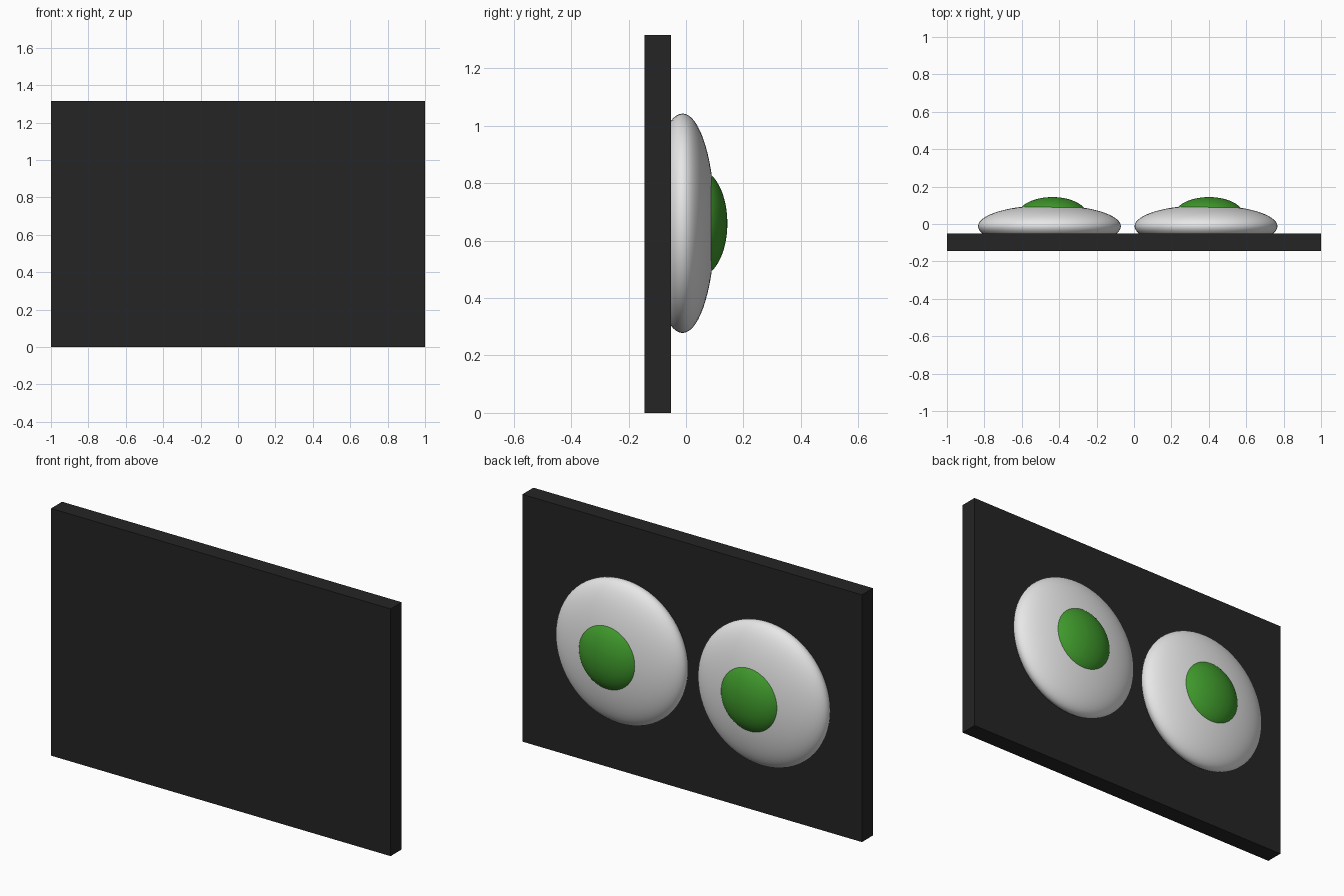
import bpy
from math import pi

if "Cube" in bpy.data.objects:
    bpy.data.objects.remove(bpy.data.objects["Cube"], do_unlink=True)


def material(name, color):
    m = bpy.data.materials.new(name)
    m.use_nodes = True
    m.diffuse_color = (*color, 1)
    m.node_tree.nodes["Principled BSDF"].inputs["Base Color"].default_value = (*color, 1)
    return m


black = material("board black", (0.018, 0.018, 0.018))
white = material("eye white", (0.8, 0.8, 0.8))
green = material("iris green", (0.05, 0.32, 0.025))


def finish(name, mat):
    ob = bpy.context.object
    ob.name = ob.data.name = name
    ob.data.materials.append(mat)
    bpy.ops.object.transform_apply(location=False, rotation=True, scale=True)
    return ob


def flat_ball(name, mat, center, radius, depth):
    # Pole points along y, so the ball is squashed front to back
    bpy.ops.mesh.primitive_uv_sphere_add(segments=64, ring_count=32, location=center,
                                         rotation=(pi / 2, 0, 0))
    bpy.context.object.scale = (radius, radius, depth)
    finish(name, mat)
    bpy.ops.object.shade_smooth()


# Backing board
bpy.ops.mesh.primitive_cube_add(size=1, location=(0, -0.098, 0.658))
bpy.context.object.scale = (2, 0.093, 1.316)
finish("board", black)

# Eyes on the back of the board, each with a bulging iris
for side, x in (("right", -0.452), ("left", 0.385)):
    flat_ball(side + "_eye", white, (x, -0.012, 0.66), 0.382, 0.113)
    flat_ball(side + "_iris", green, (x + 0.016, 0.044, 0.66), 0.187, 0.1)
